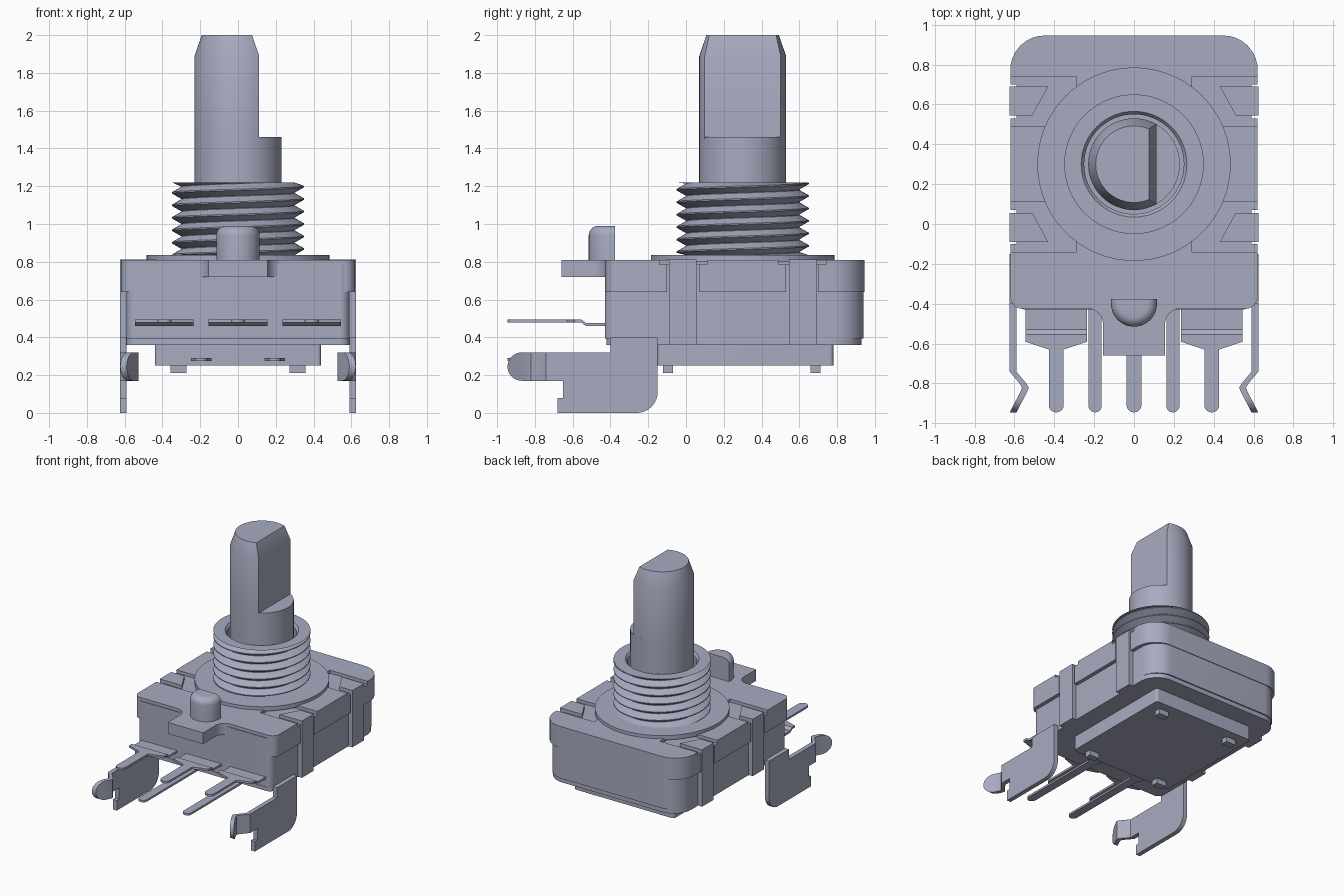
import bpy, bmesh, math
from mathutils import Vector

if "Cube" in bpy.data.objects:
    bpy.data.objects.remove(bpy.data.objects["Cube"])

COLOR = (0.39, 0.41, 0.53, 1)
mat = bpy.data.materials.new("lavender_grey")
mat.use_nodes = True
mat.diffuse_color = COLOR
mat.node_tree.nodes["Principled BSDF"].inputs["Base Color"].default_value = COLOR
CY = 0.30  # y of the shaft axis


def finish(name, bm):
    bmesh.ops.remove_doubles(bm, verts=bm.verts, dist=1e-5)
    bmesh.ops.recalc_face_normals(bm, faces=bm.faces)
    me = bpy.data.meshes.new(name)
    bm.to_mesh(me)
    bm.free()
    me.materials.append(mat)
    ob = bpy.data.objects.new(name, me)
    bpy.context.collection.objects.link(ob)
    bpy.ops.object.select_all(action='DESELECT')
    ob.select_set(True)
    bpy.context.view_layer.objects.active = ob
    bpy.ops.object.shade_smooth_by_angle(angle=math.radians(30))
    return ob


def loft(name, loops, caps=True):
    """Skin closed loops of 3D points, one after another."""
    bm = bmesh.new()
    rings = [[bm.verts.new(p) for p in loop] for loop in loops]
    n = len(rings[0])
    for a, b in zip(rings, rings[1:]):
        for i in range(n):
            j = (i + 1) % n
            bm.faces.new((a[i], a[j], b[j], b[i]))
    if caps:
        bm.faces.new(rings[0])
        bm.faces.new(rings[-1])
    return finish(name, bm)


def prism(name, pts, lo, hi, axis='z'):
    place = (lambda p, h: (p[0], p[1], h)) if axis == 'z' else (lambda p, h: (h, p[0], p[1]))
    return loft(name, [[place(p, h) for p in pts] for h in (lo, hi)])


def rounded(corners, steps=8):
    """Polygon from (x, y, radius) corners with filleted corners."""
    out = []
    for i, (x, y, r) in enumerate(corners):
        p = Vector((x, y))
        if r == 0:
            out.append(p)
            continue
        a = (Vector(corners[i - 1][:2]) - p).normalized()
        b = (Vector(corners[(i + 1) % len(corners)][:2]) - p).normalized()
        half = a.angle(b) / 2
        c = p + (a + b).normalized() * r / math.sin(half)
        s, e = p + a * r / math.tan(half) - c, p + b * r / math.tan(half) - c
        out += [c + s.lerp(e, k / steps).normalized() * r for k in range(steps + 1)]
    return out


def rect(hx, y0, y1, front=0, back=0):
    return rounded([(-hx, y0, front), (hx, y0, front), (hx, y1, back), (-hx, y1, back)])


def circle(r, n=64):
    return [(r * math.cos(2 * math.pi * k / n), CY + r * math.sin(2 * math.pi * k / n)) for k in range(n)]


def lathe(name, profile, n=64):
    return loft(name, [[(x, y, z) for x, y in circle(r, n)] for r, z in profile], caps=False)


# Housing core and bottom cover
prism("housing_core", rect(0.59, -0.43, 0.94, 0.05, 0.15), 0.395, 0.785)
prism("housing_base", rect(0.59, -0.42, 0.93, 0.05, 0.15), 0.36, 0.395)
prism("bottom_cover", rect(0.44, -0.15, 0.78, 0.02, 0.02), 0.25, 0.36)
for sx in (-1, 1):
    for y in (-0.095, 0.685):
        prism("bottom_peg", [(sx * 0.315 + u * 0.042, y + v * 0.026)
                             for u, v in ((-1, -1), (1, -1), (1, 1), (-1, 1))], 0.21, 0.25)

# Upper cap: wide segments, with shallow grooves left beside the straps
SEGMENTS = (("front", -0.425, -0.10, -0.14, 0.06, 0), ("middle", 0.07, 0.53, 0.49, 0, 0),
            ("back", 0.70, 0.945, 0.74, 0, 0.17))
for part, y0, y1, inner, f, b in SEGMENTS:
    prism("cap_side_" + part, rect(0.62, y0, y1, f, b), 0.64, 0.785)
    t0 = inner if part == "back" else 0.11 if part == "middle" else y0
    t1 = y1 if part == "back" else inner
    prism("cap_top_" + part, rect(0.62, t0, t1, f, b), 0.785, 0.81)
prism("cap_top_centre", rect(0.29, -0.15, 0.75), 0.785, 0.81)

# Straps folded over the cap and down the sides
for sx in (-1, 1):
    for sy in (-1, 1):
        near, far = CY + sy * 0.245, CY + sy * 0.39
        prism("strap_top", [(sx * 0.625, near), (sx * 0.51, near), (sx * 0.43, far), (sx * 0.625, far)],
              0.78, 0.812)
        prism("strap_side", [(sx * 0.585, near), (sx * 0.625, near), (sx * 0.625, far), (sx * 0.585, far)],
              0.36, 0.812)

# Front locating tab with flared root
prism("front_tab", rounded([(-0.30, -0.40, 0), (-0.30, -0.424, 0), (-0.155, -0.424, 0.08), (-0.155, -0.66, 0),
                            (0.155, -0.66, 0), (0.155, -0.424, 0.08), (0.30, -0.424, 0), (0.30, -0.40, 0)]),
      0.72, 0.81)


# Half-round locating post with a rounded top
def post_loop(r, z):
    arc = [math.pi + math.pi * k / 24 for k in range(25)]
    return [(r, -0.377, z), (-r, -0.377, z)] + [(r * math.cos(a), -0.40 + r * math.sin(a), z) for a in arc]


post = [post_loop(0.115, 0.80)]
for k in range(7):
    a = math.pi / 2 * k / 6
    post.append(post_loop(0.065 + 0.05 * math.cos(a), 0.94 + 0.05 * math.sin(a)))
loft("locating_post", post)

# Flange and bushing
prism("flange", circle(0.485, 96), 0.80, 0.835)
lathe("bushing", [(0.30, 0.82), (0.30, 1.22), (0.265, 1.22), (0.25, 1.20), (0.25, 0.83)])

# Helical thread, trimmed flat at both ends
PITCH, LOW, HIGH, STEPS = 0.066, 0.835, 1.22, 64
bm = bmesh.new()
prev = None
for k in range(-STEPS, 7 * STEPS):
    ang = 2 * math.pi * k / STEPS
    ring = []
    for r, dz in ((0.298, 0), (0.35, 0.45), (0.35, 0.55), (0.298, 1)):
        z = min(max(LOW + PITCH * (k / STEPS + dz), LOW), HIGH)
        ring.append(bm.verts.new((r * math.cos(ang), CY + r * math.sin(ang), z)))
    if prev:
        for i in range(3):
            bm.faces.new((prev[i], prev[i + 1], ring[i + 1], ring[i]))
    prev = ring
bmesh.ops.dissolve_degenerate(bm, dist=1e-5, edges=bm.edges)
finish("bushing_thread", bm)

# Shaft with a flat on its left side and a chamfered tip
prism("shaft_lower", circle(0.23), 0.83, 1.46)


def d_loop(r, flat, z):
    start = math.acos(flat / r)
    span = 2 * (math.pi - start)
    return [(r * math.cos(start + span * k / 48), CY + r * math.sin(start + span * k / 48), z) for k in range(49)]


loft("shaft_flatted", [d_loop(0.23, 0.112, 1.45), d_loop(0.23, 0.112, 1.89), d_loop(0.192, 0.075, 2.0)])


# Terminals: flat strips that run forward to a round tip
def terminal(name, x, columns, w=0.0375, tip=-0.945):
    z = columns[-1][2]
    cols = list(columns)
    for k in range(7):
        a = math.pi / 2 * k / 6.2
        cols.append((tip + w - w * math.sin(a), w * math.cos(a), z))
    loft(name, [[(x - h, y, c - 0.008), (x + h, y, c - 0.008), (x + h, y, c + 0.008), (x - h, y, c + 0.008)]
                for y, h, c in cols])


for x in (-0.39, 0, 0.39):
    terminal("upper_terminal", x, [(-0.42, 0.155, 0.468), (-0.53, 0.155, 0.468), (-0.555, 0.155, 0.487),
                                   (-0.59, 0.155, 0.487), (-0.63, 0.0375, 0.487)])
for x in (-0.195, 0.195):
    terminal("lower_terminal", x, [(-0.10, 0.055, 0.283), (-0.20, 0.055, 0.283), (-0.24, 0.033, 0.283)], 0.033)

# Mounting brackets with a bent, round-ended arm
LEG = [(-0.68, 0, 0), (-0.15, 0, 0.11), (-0.15, 0.40, 0), (-0.40, 0.40, 0), (-0.40, 0.32, 0),
       (-0.74, 0.32, 0), (-0.74, 0.17, 0), (-0.65, 0.17, 0), (-0.65, 0.08, 0), (-0.68, 0.08, 0)]
arm = [(-0.74, 0.075, 0.607), (-0.80, 0.075, 0.557), (-0.82, 0.075, 0.545), (-0.84, 0.075, 0.552)]
for k in range(9):
    a = math.pi / 2 * k / 8.2
    y = -0.87 - 0.075 * math.sin(a)
    arm.append((y, 0.075 * math.cos(a), 0.552 + (-0.84 - y) * 0.52))
for sx in (-1, 1):
    prism("bracket_leg", rounded(LEG), sx * 0.59, sx * 0.625, 'x')
    loft("bracket_arm", [[(sx * (x + u * 0.017), y, 0.245 + v * h)
                          for u, v in ((-1, -1), (1, -1), (1, 1), (-1, 1))] for y, h, x in arm])
